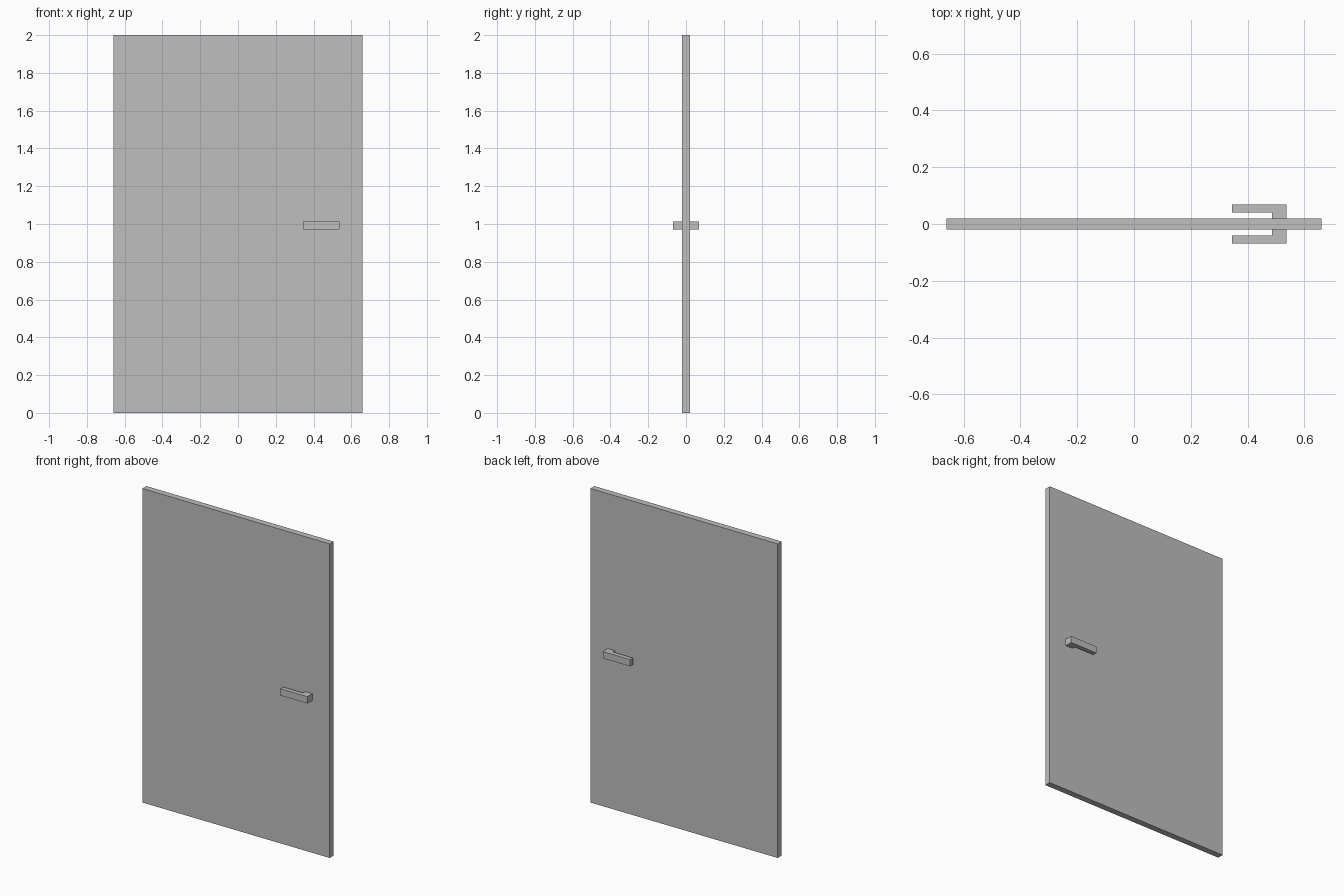
import bpy
import bmesh

cube = bpy.data.objects.get("Cube")
if cube:
    bpy.data.objects.remove(cube, do_unlink=True)

grey = bpy.data.materials.new("plain_grey")
grey.use_nodes = True
colour = (0.52, 0.52, 0.52, 1)
grey.diffuse_color = colour
grey.node_tree.nodes["Principled BSDF"].inputs["Base Color"].default_value = colour


def prism(name, outline, bottom, top):
    """Extrude a plan outline upward into a solid."""
    bm = bmesh.new()
    face = bm.faces.new([bm.verts.new((x, y, bottom)) for x, y in outline])
    result = bmesh.ops.extrude_face_region(bm, geom=[face])
    verts = [g for g in result["geom"] if isinstance(g, bmesh.types.BMVert)]
    bmesh.ops.translate(bm, verts=verts, vec=(0, 0, top - bottom))
    bmesh.ops.recalc_face_normals(bm, faces=bm.faces)
    mesh = bpy.data.meshes.new(name)
    bm.to_mesh(mesh)
    bm.free()
    mesh.materials.append(grey)
    obj = bpy.data.objects.new(name, mesh)
    bpy.context.collection.objects.link(obj)
    return obj


# Door slab
half_width, half_depth = 0.66, 0.02
prism("door_panel",
      [(-half_width, -half_depth), (half_width, -half_depth),
       (half_width, half_depth), (-half_width, half_depth)], 0, 2)

# L-shaped lever handle on each side, its stem meeting the slab
tip, stem, end = 0.345, 0.487, 0.538
inner, outer = 0.041, 0.069
lever = [(stem, half_depth), (end, half_depth), (end, outer),
         (tip, outer), (tip, inner), (stem, inner)]
for name, side in (("front_handle", -1), ("back_handle", 1)):
    prism(name, [(x, y * side) for x, y in lever], 0.97, 1.013)
